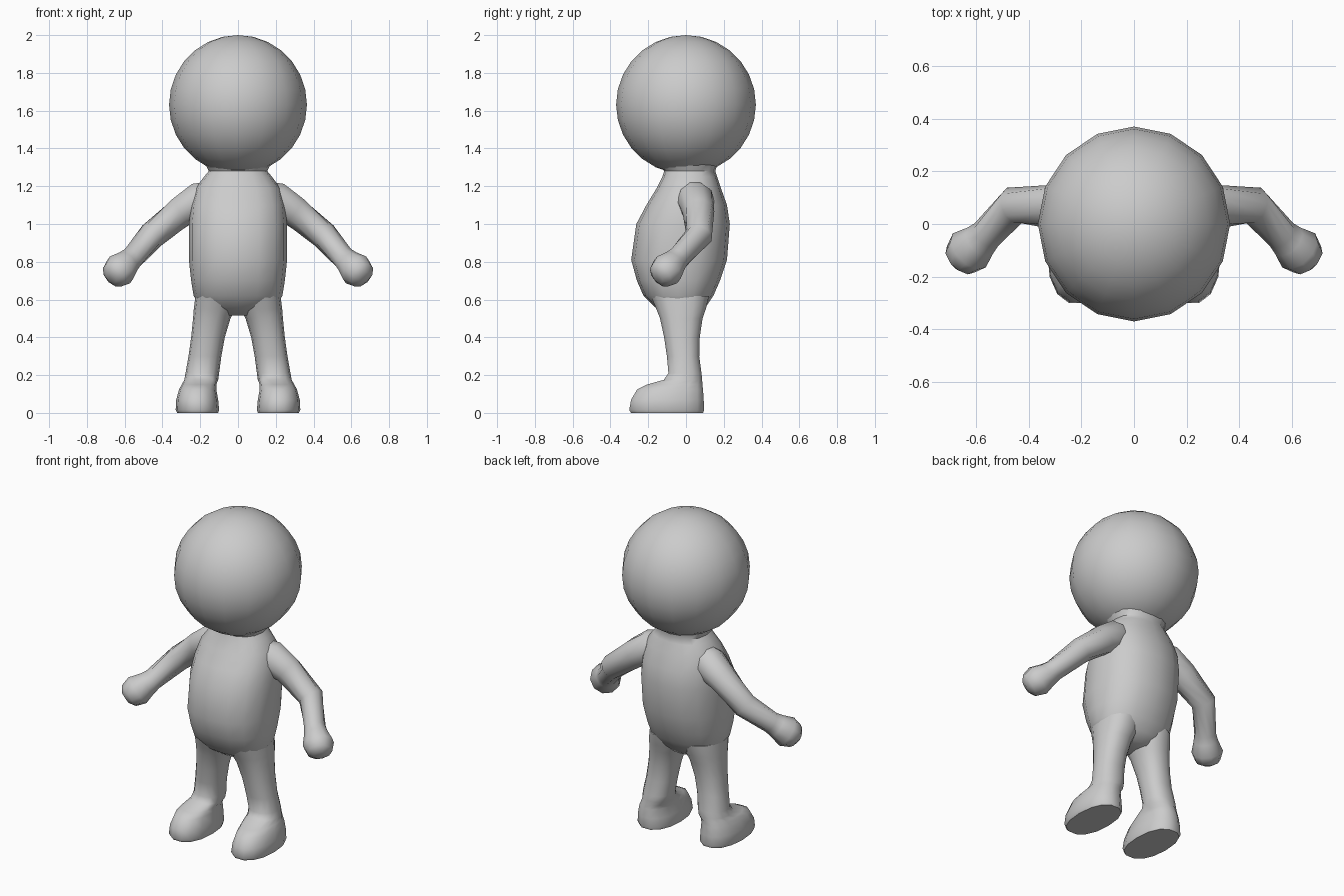
import bpy, bmesh, math
from mathutils import Vector

if "Cube" in bpy.data.objects:
    bpy.data.objects.remove(bpy.data.objects["Cube"])

grey = bpy.data.materials.new("plain grey")
grey.diffuse_color = (0.6, 0.6, 0.6, 1)
grey.use_nodes = True
grey.node_tree.nodes["Principled BSDF"].inputs["Base Color"].default_value = grey.diffuse_color


def finish(obj, mirror=False, angle=50):
    obj.data.materials.append(grey)
    bpy.ops.object.select_all(action='DESELECT')
    obj.select_set(True)
    bpy.context.view_layer.objects.active = obj
    bpy.ops.object.shade_smooth_by_angle(angle=math.radians(angle))
    if mirror:
        obj.modifiers.new("mirror", 'MIRROR').use_mirror_merge = False


def loft(name, rings, sides, mirror=False, power=2.0):
    """Skin a list of (centre, u, v) super-elliptical rings."""
    bm = bmesh.new()
    loops = []
    for c, u, v in rings:
        loop = []
        for i in range(sides):
            a = 2 * math.pi * i / sides
            ca, sa = math.cos(a), math.sin(a)
            ca = math.copysign(abs(ca) ** (2 / power), ca)
            sa = math.copysign(abs(sa) ** (2 / power), sa)
            loop.append(bm.verts.new(c + u * ca + v * sa))
        loops.append(loop)
    for a, b in zip(loops, loops[1:]):
        for i in range(sides):
            j = (i + 1) % sides
            bm.faces.new((a[i], a[j], b[j], b[i]))
    bm.faces.new(loops[0])
    bm.faces.new(loops[-1])
    bmesh.ops.recalc_face_normals(bm, faces=bm.faces)
    mesh = bpy.data.meshes.new(name)
    bm.to_mesh(mesh)
    bm.free()
    obj = bpy.data.objects.new(name, mesh)
    bpy.context.collection.objects.link(obj)
    finish(obj, mirror)


def level(z, x0, x1, y0, y1):
    """Horizontal ring given by its bounds."""
    return (Vector(((x0 + x1) / 2, (y0 + y1) / 2, z)),
            Vector(((x1 - x0) / 2, 0, 0)), Vector((0, (y1 - y0) / 2, 0)))


def tube(points):
    """Rings square to a path of (x, y, z, radius) points."""
    ps = [Vector(p[:3]) for p in points]
    rings = []
    for i, p in enumerate(ps):
        before = (p - ps[i - 1]).normalized() if i else Vector()
        after = (ps[i + 1] - p).normalized() if i + 1 < len(ps) else Vector()
        t = (before + after).normalized()
        u = t.cross(Vector((0, 0, 1))).normalized()
        r = points[i][3]
        rings.append((p, u * r, t.cross(u) * r))
    return rings


# Head
bpy.ops.mesh.primitive_uv_sphere_add(segments=16, ring_count=14, radius=1,
                                     location=(0, 0, 1.632))
head = bpy.context.object
head.name = "head"
head.scale = (0.365, 0.37, 0.368)
finish(head)

# Torso and neck
loft("torso", [level(z, -w, w, y0, y1) for z, w, y0, y1 in (
    (0.515, 0.09, -0.10, 0.06), (0.56, 0.20, -0.165, 0.105),
    (0.62, 0.235, -0.225, 0.145), (0.70, 0.248, -0.26, 0.18),
    (0.81, 0.26, -0.29, 0.217), (1.00, 0.26, -0.263, 0.232),
    (1.10, 0.25, -0.21, 0.217), (1.19, 0.225, -0.155, 0.185),
    (1.25, 0.18, -0.125, 0.165), (1.28, 0.155, -0.115, 0.155),
    (1.33, 0.18, -0.15, 0.17))], 16, power=2.3)

# Arms with hands
loft("arm", tube([
    (0.12, 0.03, 1.15, 0.085), (0.20, 0.05, 1.125, 0.10),
    (0.30, 0.065, 1.065, 0.085), (0.455, 0.07, 0.94, 0.073),
    (0.56, -0.04, 0.82, 0.062), (0.585, -0.065, 0.795, 0.07),
    (0.625, -0.10, 0.757, 0.09), (0.658, -0.135, 0.728, 0.072),
    (0.672, -0.15, 0.715, 0.035)]), 10, mirror=True)

# Legs with feet
loft("leg", [level(*r) for r in (
    (0.0, 0.105, 0.322, -0.295, 0.095), (0.015, 0.10, 0.33, -0.305, 0.10),
    (0.07, 0.105, 0.327, -0.295, 0.098), (0.125, 0.115, 0.312, -0.262, 0.094),
    (0.15, 0.115, 0.298, -0.21, 0.09), (0.175, 0.105, 0.284, -0.12, 0.088),
    (0.21, 0.10, 0.278, -0.095, 0.084), (0.30, 0.088, 0.262, -0.103, 0.072),
    (0.40, 0.07, 0.248, -0.118, 0.075), (0.50, 0.04, 0.238, -0.14, 0.09),
    (0.55, 0.015, 0.234, -0.16, 0.108), (0.62, 0.0, 0.225, -0.19, 0.125))],
    14, mirror=True, power=2.3)
